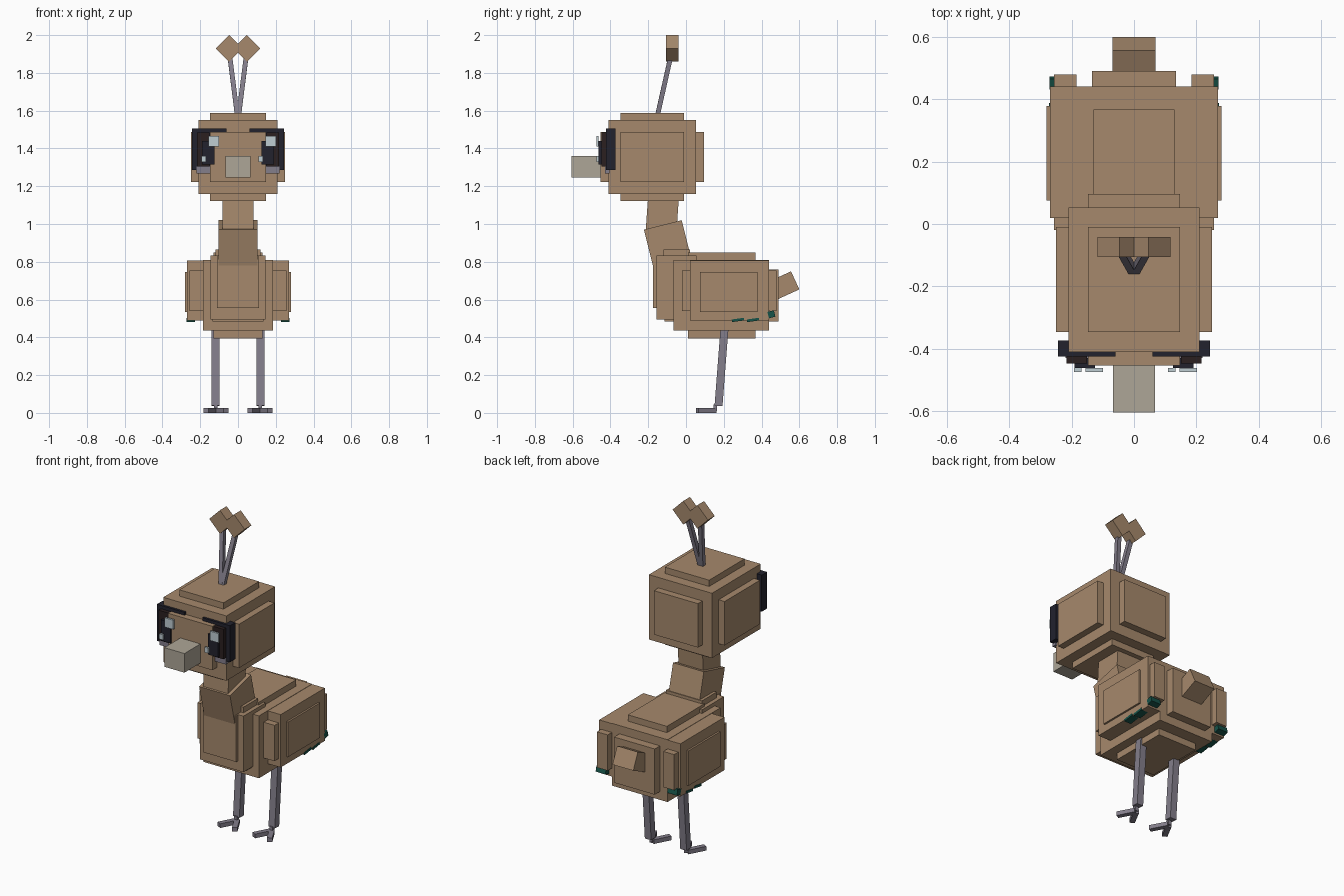
import bpy, math
from mathutils import Vector, Euler

if "Cube" in bpy.data.objects:
    bpy.data.objects.remove(bpy.data.objects["Cube"])


def material(name, rgb):
    m = bpy.data.materials.new(name)
    m.diffuse_color = (*rgb, 1)
    m.use_nodes = True
    m.node_tree.nodes["Principled BSDF"].inputs["Base Color"].default_value = m.diffuse_color
    return m


TAN = material("tan", (0.38, 0.25, 0.15))
GREY = material("leg grey", (0.23, 0.21, 0.26))
BEAK = material("beak stone", (0.42, 0.38, 0.31))
NAVY = material("eye navy", (0.016, 0.016, 0.027))
BROWN = material("iris brown", (0.024, 0.014, 0.014))
GLINT = material("eye glint", (0.52, 0.61, 0.65))
TEAL = material("feather teal", (0.008, 0.085, 0.065))


def block(name, centre, size, mat, rot=(0, 0, 0)):
    """Box given by centre, full size and rotation in degrees."""
    bpy.ops.mesh.primitive_cube_add(size=1, location=centre)
    ob = bpy.context.object
    ob.name = name
    ob.scale = size
    ob.rotation_euler = Euler([math.radians(a) for a in rot])
    ob.data.materials.append(mat)
    return ob


def box(name, x, y, z, mat=TAN):
    """Box given by its (low, high) range on each axis."""
    return block(name, [sum(r) / 2 for r in (x, y, z)],
                 [abs(r[1] - r[0]) for r in (x, y, z)], mat)


def strut(name, a, b, width, mat):
    """Square bar between two points."""
    a, b = Vector(a), Vector(b)
    ob = block(name, (a + b) / 2, (width, width, (b - a).length), mat)
    ob.rotation_euler = Vector((0, 0, 1)).rotation_difference(b - a).to_euler()


def padded(name, x, y, z, inset, pad):
    """Box with a smaller raised panel on each side; pad is per axis."""
    box(name, x, y, z)
    core = [x, y, z]
    for i, axis in enumerate(("side", "end", "cap")):
        if pad[i]:
            r = [(lo + inset, hi - inset) for lo, hi in core]
            r[i] = (core[i][0] - pad[i], core[i][1] + pad[i])
            box(f"{name}_{axis}_panel", *r)


# head, beak and neck
padded("head", (-0.21, 0.21), (-0.41, 0.053), (1.16, 1.55), 0.063, (0.04, 0.043, 0.038))
box("beak", (-0.067, 0.067), (-0.605, -0.44), (1.245, 1.36), BEAK)
block("upper_neck", (0, -0.125, 1.06), (0.165, 0.163, 0.2), TAN, (-4, 0, 0))
block("lower_neck", (0, -0.084, 0.84), (0.205, 0.206, 0.32), TAN, (14, 0, 0))

# torso with raised panels
padded("torso", (-0.185, 0.185), (-0.065, 0.44), (0.435, 0.81), 0.05, (0, 0.05, 0))
box("torso_cap_panel", (-0.13, 0.13), (0.01, 0.367), (0.395, 0.848))

# chest stack in front of the torso
box("chest", (-0.145, 0.145), (-0.155, 0.055), (0.495, 0.832))
box("chest_front_panel", (-0.11, 0.11), (-0.175, -0.15), (0.555, 0.832))
box("chest_top_panel", (-0.12, 0.12), (-0.12, 0.02), (0.82, 0.866))

# tail
block("tail", (0, 0.487, 0.66), (0.138, 0.2, 0.105), TAN, (24.5, 0, 0))

for side, s in (("left", -1), ("right", 1)):
    def X(a, b):
        return tuple(sorted((s * a, s * b)))

    # wing with panels
    box(f"{side}_wing", X(0.17, 0.27), (0.02, 0.44), (0.49, 0.808))
    box(f"{side}_wing_outer_panel", X(0.26, 0.281), (0.075, 0.378), (0.535, 0.745))
    box(f"{side}_wing_end_panel", X(0.185, 0.257), (-0.02, 0.48), (0.54, 0.755))

    # coloured feather tips under the wing
    block(f"{side}_rear_feather", (s * 0.238, 0.452, 0.522), (0.065, 0.035, 0.035), TEAL, (15, 0, 0))
    for i, y in enumerate((0.275, 0.355)):
        block(f"{side}_lower_feather_{i}", (s * 0.25, y, 0.492), (0.046, 0.065, 0.014), TEAL, (8, 0, 0))

    # eye surround wrapping round the head corner
    box(f"{side}_eye_surround", X(0.06, 0.243), (-0.424, -0.405), (1.285, 1.505), NAVY)
    box(f"{side}_eye_wrap", X(0.205, 0.243), (-0.424, -0.373), (1.285, 1.505), NAVY)
    box(f"{side}_iris", X(0.15, 0.216), (-0.447, -0.42), (1.305, 1.485), BROWN)
    box(f"{side}_pupil", X(0.125, 0.19), (-0.462, -0.43), (1.315, 1.44), NAVY)
    box(f"{side}_lower_lid", X(0.148, 0.22), (-0.43, -0.405), (1.268, 1.305), GREY)

    # antenna stalk and diamond tip
    strut(f"{side}_stalk", (s * 0.003, -0.152, 1.57), (s * 0.045, -0.078, 1.9), 0.025, GREY)
    block(f"{side}_antenna_tip", (s * 0.047, -0.073, 1.93), (0.1, 0.064, 0.1), TAN, (0, 45, 0))

    # leg, ankle and splayed toes
    strut(f"{side}_leg", (s * 0.118, 0.172, 0.037), (s * 0.118, 0.204, 0.45), 0.042, GREY)
    box(f"{side}_ankle", X(0.108, 0.128), (0.145, 0.165), (0.01, 0.045), GREY)
    for t in (-1, 1):
        block(f"{side}_toe_{'inner' if t < 0 else 'outer'}",
              (s * (0.116 + t * 0.027), 0.107, 0.0125), (0.03, 0.108, 0.025), GREY, (0, 0, s * t * 28))

# eye glints sit on the same side of both eyes
for name, cx in (("left", -0.128), ("right", 0.174)):
    box(f"{name}_large_glint", (cx - 0.028, cx + 0.028), (-0.474, -0.462), (1.41, 1.466), GLINT)
    dx = -0.053
    box(f"{name}_small_glint", (cx + dx - 0.012, cx + dx + 0.012), (-0.474, -0.462), (1.328, 1.36), GLINT)
